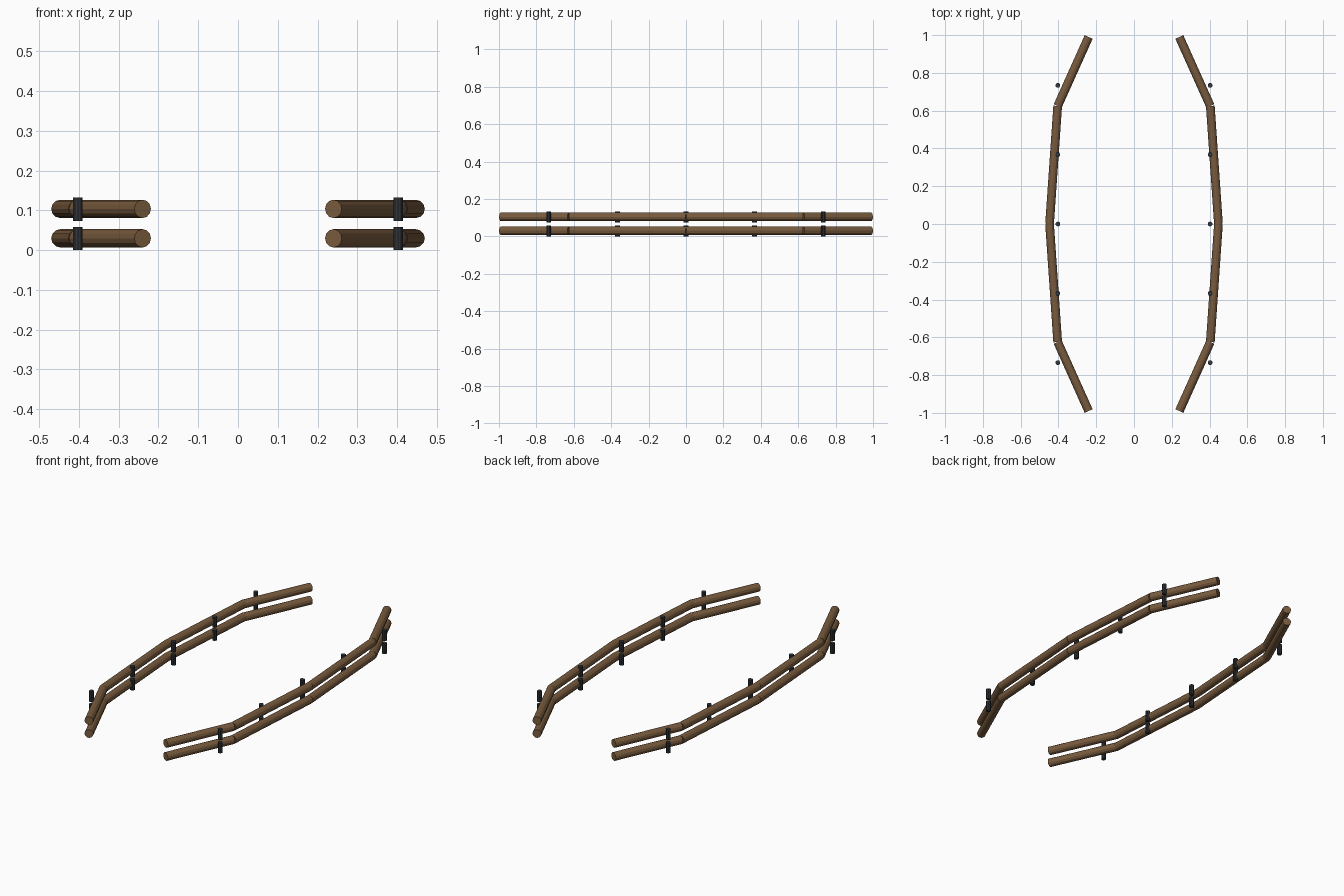
import bpy
from mathutils import Vector

if "Cube" in bpy.data.objects:
    bpy.data.objects.remove(bpy.data.objects["Cube"])


def material(name, rgb):
    m = bpy.data.materials.new(name)
    m.diffuse_color = (*rgb, 1)
    m.use_nodes = True
    m.node_tree.nodes["Principled BSDF"].inputs["Base Color"].default_value = m.diffuse_color
    return m


WOOD = material("brown_wood", (0.19, 0.105, 0.048))
IRON = material("dark_iron", (0.032, 0.037, 0.045))


def rod(name, a, b, radius, sides, mat):
    """Flat-shaded cylinder between two points."""
    a, b = Vector(a), Vector(b)
    d = b - a
    bpy.ops.mesh.primitive_cylinder_add(vertices=sides, radius=radius, depth=d.length)
    ob = bpy.context.object
    ob.name = name
    ob.matrix_world = d.to_track_quat('Z', 'Y').to_matrix().to_4x4()
    ob.location = (a + b) / 2
    ob.data.materials.append(mat)
    return ob


# Plan of one curved rail, front to back (x for the right side)
PATH = [(0.24, -0.99), (0.404, -0.625), (0.447, 0), (0.404, 0.625), (0.24, 0.99)]

for side, sx in (("left", -1), ("right", 1)):
    for level, z in (("lower", 0.03), ("upper", 0.104)):
        # Rail logs, one per straight stretch
        for (x0, y0), (x1, y1) in zip(PATH, PATH[1:]):
            rod(f"{side}_{level}_rail", (sx * x0, y0, z), (sx * x1, y1, z), 0.023, 12, WOOD)
        # Upright iron pins, in a straight row
        for i in range(-2, 3):
            x, y = sx * 0.403, i * 0.367
            rod(f"{side}_{level}_pin", (x, y, z - 0.03), (x, y, z + 0.029), 0.0128, 10, IRON)
